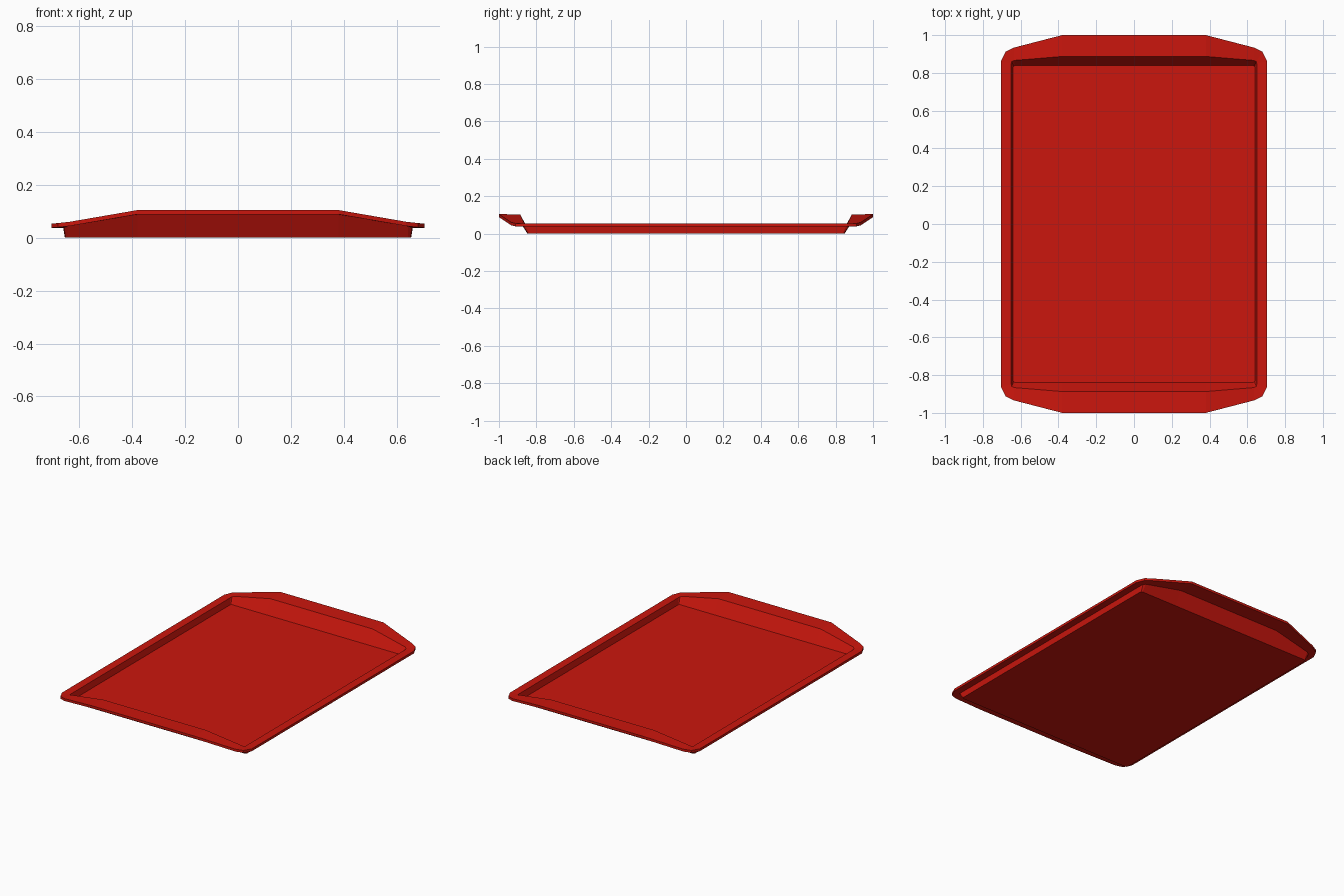
import bpy, bmesh

if "Cube" in bpy.data.objects:
    bpy.data.objects.remove(bpy.data.objects["Cube"])

# Quarter outlines: side, two corner points, raised handle end (x, y, z)
floor_top = [(.640, .828, .014), (.638, .835, .014), (.630, .839, .014), (.38, .839, .014)]
lip_inner = [(.650, .850, .053), (.647, .860, .054), (.635, .866, .059), (.38, .887, .103)]
rim_outer = [(.705, .860, .053), (.680, .912, .055), (.635, .934, .060), (.38, 1.0, .104)]
rim_under = [(x, y, z - .016) for x, y, z in rim_outer]
wall_top = [(.660, .855, .037), (.657, .868, .038), (.642, .875, .043), (.38, .895, .087)]
floor_under = [(.654, .836, 0), (.651, .843, 0), (.642, .848, 0), (.38, .848, 0)]


def full_loop(q):
    """Mirror a quarter outline into a closed loop."""
    half = q + [(-x, y, z) for x, y, z in reversed(q)]
    return half + [(-x, -y, z) for x, y, z in half]


bm = bmesh.new()
rings = [[bm.verts.new(p) for p in full_loop(q)]
         for q in (floor_top, lip_inner, rim_outer, rim_under, wall_top, floor_under)]

# Walls and rim
for a, b in zip(rings, rings[1:]):
    n = len(a)
    for i in range(n):
        j = (i + 1) % n
        bm.faces.new((a[i], a[j], b[j], b[i]))
# Floor, inside and underneath
bm.faces.new(rings[0])
bm.faces.new(rings[-1])
bmesh.ops.recalc_face_normals(bm, faces=bm.faces)

mesh = bpy.data.meshes.new("serving_tray")
bm.to_mesh(mesh)
bm.free()
tray = bpy.data.objects.new("serving_tray", mesh)
bpy.context.collection.objects.link(tray)

mat = bpy.data.materials.new("red_plastic")
mat.diffuse_color = (.6, .008, .004, 1)
mat.use_nodes = True
mat.node_tree.nodes["Principled BSDF"].inputs["Base Color"].default_value = mat.diffuse_color
mesh.materials.append(mat)
